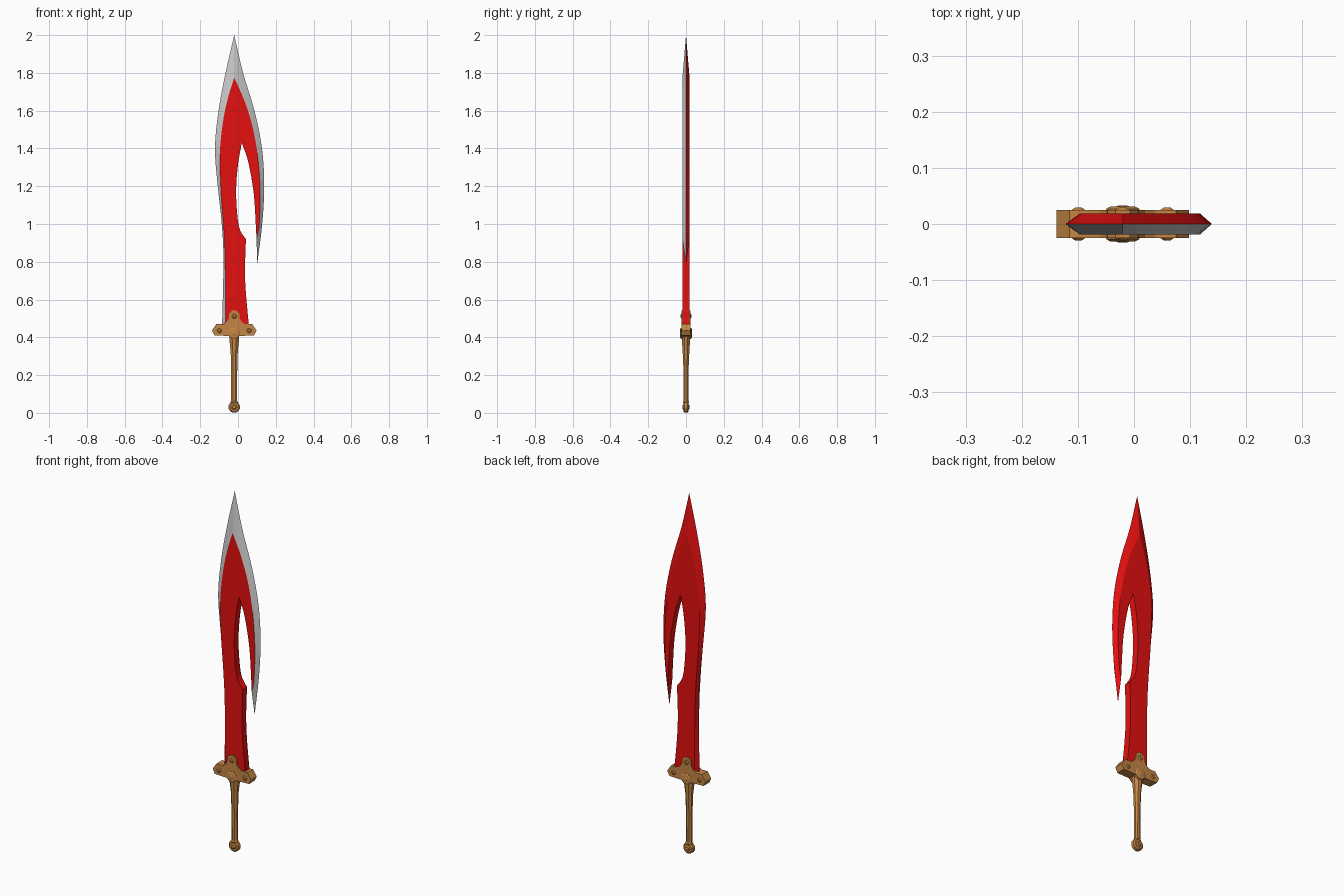
import bpy, bmesh, math
from mathutils import Vector

if "Cube" in bpy.data.objects:
    bpy.data.objects.remove(bpy.data.objects["Cube"])

CX = -0.02   # sword axis
T = 0.019    # half thickness of blade


def material(name, color):
    m = bpy.data.materials.new(name)
    m.diffuse_color = (*color, 1)
    m.use_nodes = True
    m.node_tree.nodes["Principled BSDF"].inputs["Base Color"].default_value = m.diffuse_color
    return m


RED = material("red", (0.78, 0.005, 0.005))
BRONZE = material("bronze", (0.56, 0.24, 0.06))


def make(name, verts, faces, mat=None, recalc=True):
    me = bpy.data.meshes.new(name)
    me.from_pydata(verts, [], faces)
    bm = bmesh.new()
    bm.from_mesh(me)
    bmesh.ops.remove_doubles(bm, verts=bm.verts, dist=1e-5)
    if recalc:
        bmesh.ops.recalc_face_normals(bm, faces=bm.faces)
    bmesh.ops.triangulate(bm, faces=[f for f in bm.faces if len(f.verts) > 4])
    bm.to_mesh(me)
    bm.free()
    ob = bpy.data.objects.new(name, me)
    bpy.context.collection.objects.link(ob)
    if mat:
        me.materials.append(mat)
    return ob


def spline(pts, n=4):
    """Catmull-Rom curve through 2D points."""
    p = [Vector(q) for q in pts]
    p = [2 * p[0] - p[1]] + p + [2 * p[-1] - p[-2]]
    out = []
    for i in range(1, len(p) - 2):
        a, b, c, d = p[i - 1:i + 3]
        for k in range(n):
            t = k / n
            out.append(0.5 * (2 * b + (c - a) * t + (2 * a - 5 * b + 4 * c - d) * t * t
                              + (3 * b - a - 3 * c + d) * t ** 3))
    return out + [p[-2]]


def at(pts, y):
    return [(p[0], y, p[1]) for p in pts]


# Blade curves: sharp edge and matching border of the flat, left then right
left_edge = spline([(-.085, .44), (-.077, .80), (-.086, 1.0), (-.107, 1.2), (-.122, 1.4),
                    (-.103, 1.6), (-.066, 1.8), (CX, 2.0)])
left_flat = spline([(-.066, .44), (-.068, .80), (-.076, .98), (-.090, 1.17), (-.096, 1.37),
                    (-.081, 1.53), (-.055, 1.66), (CX, 1.775)])
right_edge = spline([(CX, 2.0), (.027, 1.80), (.087, 1.6), (.127, 1.4), (.139, 1.2),
                     (.128, 1.0), (.102, .79)])
right_flat = spline([(CX, 1.775), (.031, 1.66), (.073, 1.53), (.103, 1.37), (.117, 1.18),
                     (.112, 1.0), (.098, .92)])
# Inner outline: up the prong, round the slot, down to the guard
slot = spline([(.098, .92), (.094, 1.0), (.083, 1.165), (.054, 1.33), (.02, 1.43)])
slot += spline([(.02, 1.43), (0, 1.315), (-.01, 1.18), (-.004, 1.05), (.010, .97), (.042, .92)])[1:]
slot += spline([(.042, .92), (.037, .76), (.042, .63), (.060, .44)])[1:]

flat = left_flat + right_flat[1:] + slot[1:]
edge = left_edge + right_edge[1:]
n, m, s = len(flat), len(edge), len(slot)

# Red blade body: both flats, rear bevel and slot walls
verts = at(flat, -T) + at(flat, T) + at(edge, 0)
faces = [list(range(n)), list(range(2 * n - 1, n - 1, -1))]
faces += [(n + i, n + i + 1, 2 * n + i + 1, 2 * n + i) for i in range(m - 1)]
faces += [(m - 1 + i, m + i, n + m + i, n + m - 1 + i) for i in range(s - 1)]
faces += [(m - 1, n + m - 1, 2 * n + m - 1), (0, n - 1, 2 * n - 1, n, 2 * n)]
make("blade_body", verts, faces, RED)

# Bare metal front bevel
verts = at(flat[:m], -T) + at(edge, 0)
bevel = [(i, i + 1, m + i + 1, m + i) for i in range(m - 1)]
make("front_cutting_bevel", verts, bevel, None, recalc=False)


def prism(name, pts, half):
    """Extrude an x-z outline symmetrically along y."""
    k = len(pts)
    faces = [list(range(k)), list(range(2 * k - 1, k - 1, -1))]
    faces += [(i, (i + 1) % k, k + (i + 1) % k, k + i) for i in range(k)]
    return make(name, at(pts, -half) + at(pts, half), faces, BRONZE)


def lathe_y(name, x, z, profile, seg):
    """Stacked rings (radius, y) round a y axis, mirrored front to back."""
    rings = profile + [(r, -y) for r, y in reversed(profile)]
    verts = [(x + r * math.cos(a), y, z + r * math.sin(a)) for r, y in rings
             for a in [2 * math.pi * (j + .5) / seg for j in range(seg)]]
    return stack(name, verts, len(rings), seg)


def stack(name, verts, rows, seg):
    faces = [(i * seg + j, i * seg + (j + 1) % seg, (i + 1) * seg + (j + 1) % seg, (i + 1) * seg + j)
             for i in range(rows - 1) for j in range(seg)]
    faces += [list(range(seg)), list(range((rows - 1) * seg, rows * seg))]
    return make(name, verts, faces, BRONZE)


# Guard plate with three lobes
half = [(.013, .541), (.027, .525), (.029, .500), (.040, .482), (.058, .470), (.095, .470),
        (.118, .436), (.105, .410), (.045, .408)]
outline = [(CX + x, z) for x, z in half] + [(CX - x, z) for x, z in reversed(half)]
prism("guard", outline, .025)

# Guard boss and rivets
lathe_y("guard_boss", CX, .421, [(.024, -.031), (.032, -.027)], 8)
lathe_y("boss_rivet", CX, .421, [(.008, -.033), (.014, -.031)], 8)
for name, x, z in (("left_rivet", CX - .079, .436), ("right_rivet", CX + .079, .436),
                   ("top_rivet", CX, .512)):
    lathe_y(name, x, z, [(.007, -.029), (.013, -.025)], 8)

# Octagonal grip, with collar above the pommel: (z, half width, half depth)
rows = [(.045, .017, .012), (.058, .019, .017), (.064, .016, .012), (.22, .016, .013),
        (.33, .019, .018), (.39, .026, .022), (.42, .026, .022)]
c = 1 / math.cos(math.pi / 8)
verts = [(CX + w * c * math.cos(a), d * c * math.sin(a), z) for z, w, d in rows
         for a in [math.pi * (j + .5) / 4 for j in range(8)]]
stack("grip", verts, len(rows), 8)

# Round pommel with rivet
lathe_y("pommel", CX, .031, [(.024, -.014), (.031, -.009)], 12)
lathe_y("pommel_rivet", CX, .031, [(.009, -.019), (.015, -.014)], 8)
